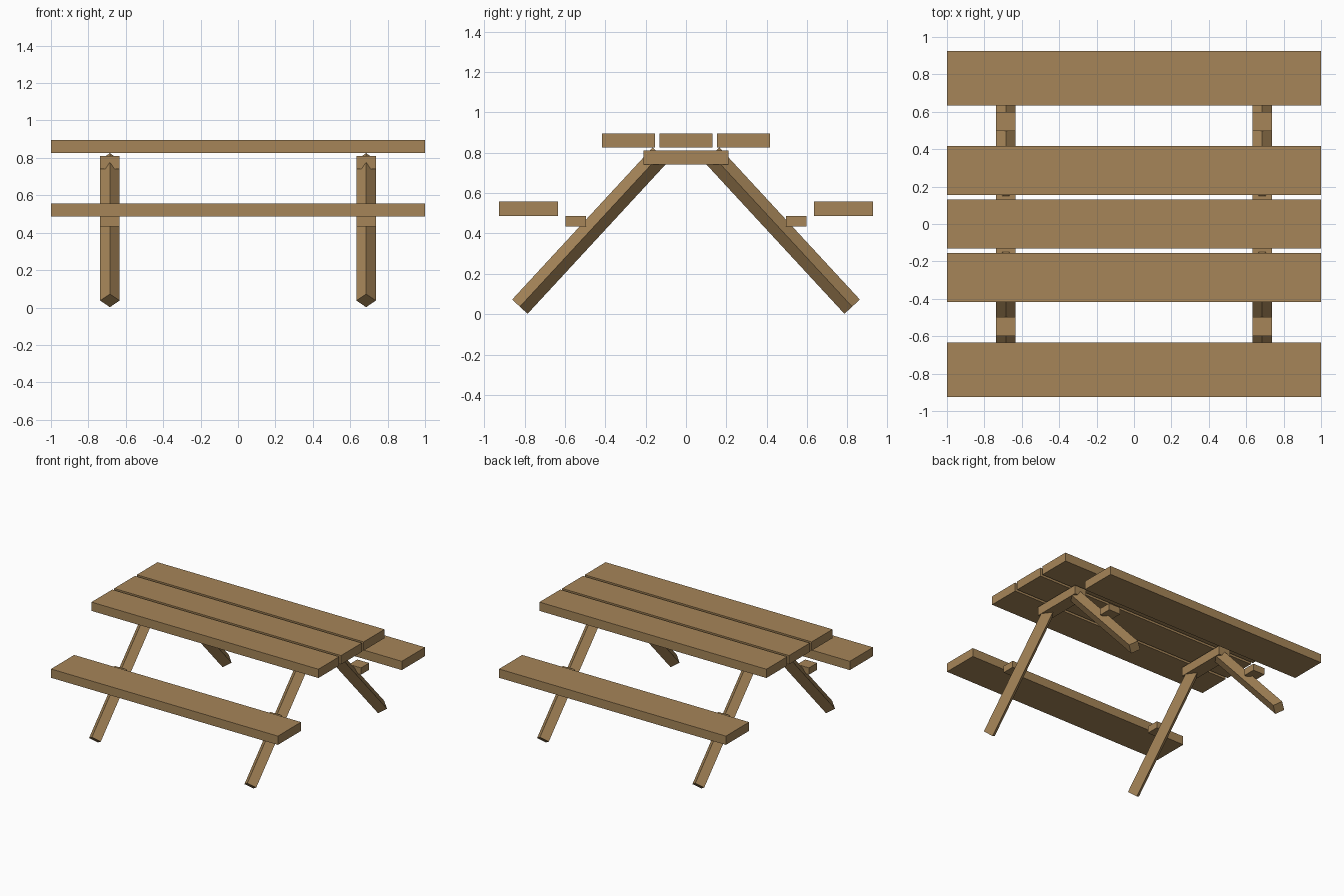
import bpy
from mathutils import Vector, Matrix

if "Cube" in bpy.data.objects:
    bpy.data.objects.remove(bpy.data.objects["Cube"])

wood = bpy.data.materials.new("brown wood")
wood.diffuse_color = (0.38, 0.235, 0.098, 1)
wood.use_nodes = True
wood.node_tree.nodes["Principled BSDF"].inputs["Base Color"].default_value = wood.diffuse_color


def box(name, x0, x1, y0, y1, z0, z1):
    bpy.ops.mesh.primitive_cube_add(size=1)
    ob = bpy.context.object
    ob.name = name
    ob.data.transform(Matrix.Diagonal((x1 - x0, y1 - y0, z1 - z0, 1)))
    ob.location = ((x0 + x1) / 2, (y0 + y1) / 2, (z0 + z1) / 2)
    ob.data.materials.append(wood)


def leg(name, x, side):
    # four-sided bar, its edges turned to the sides, leaning inward to the top
    foot = Vector((x, side * 0.823, 0.037))
    head = Vector((x, side * 0.127, 0.79))
    axis = (head - foot).normalized()
    across = Vector((1, 0, 0))
    depth = axis.cross(across)
    r = 0.052
    offs = [across * r, depth * r, -across * r, -depth * r]
    verts = [p + o for p in (foot, head) for o in offs]
    faces = [(i, (i + 1) % 4, (i + 1) % 4 + 4, i + 4) for i in range(4)]
    faces += [(3, 2, 1, 0), (4, 5, 6, 7)]
    me = bpy.data.meshes.new(name)
    me.from_pydata(verts, [], faces)
    me.materials.append(wood)
    bpy.context.collection.objects.link(bpy.data.objects.new(name, me))


# table top planks
for i, y in enumerate((-0.285, 0, 0.285)):
    box(f"top_plank_{i}", -1, 1, y - 0.131, y + 0.131, 0.825, 0.895)

# seats
for name, s in (("front", -1), ("back", 1)):
    box(f"{name}_seat", -1, 1, s * 0.78 - 0.146, s * 0.78 + 0.146, 0.487, 0.557)

# legs, seat blocks and top braces at both ends
for end, x in (("left", -0.685), ("right", 0.685)):
    box(f"{end}_top_brace", x - 0.052, x + 0.052, -0.21, 0.21, 0.74, 0.811)
    for name, s in (("front", -1), ("back", 1)):
        leg(f"{name}_{end}_leg", x, s)
        box(f"{name}_{end}_seat_block", x - 0.052, x + 0.052,
            s * 0.547 - 0.051, s * 0.547 + 0.051, 0.433, 0.487)
